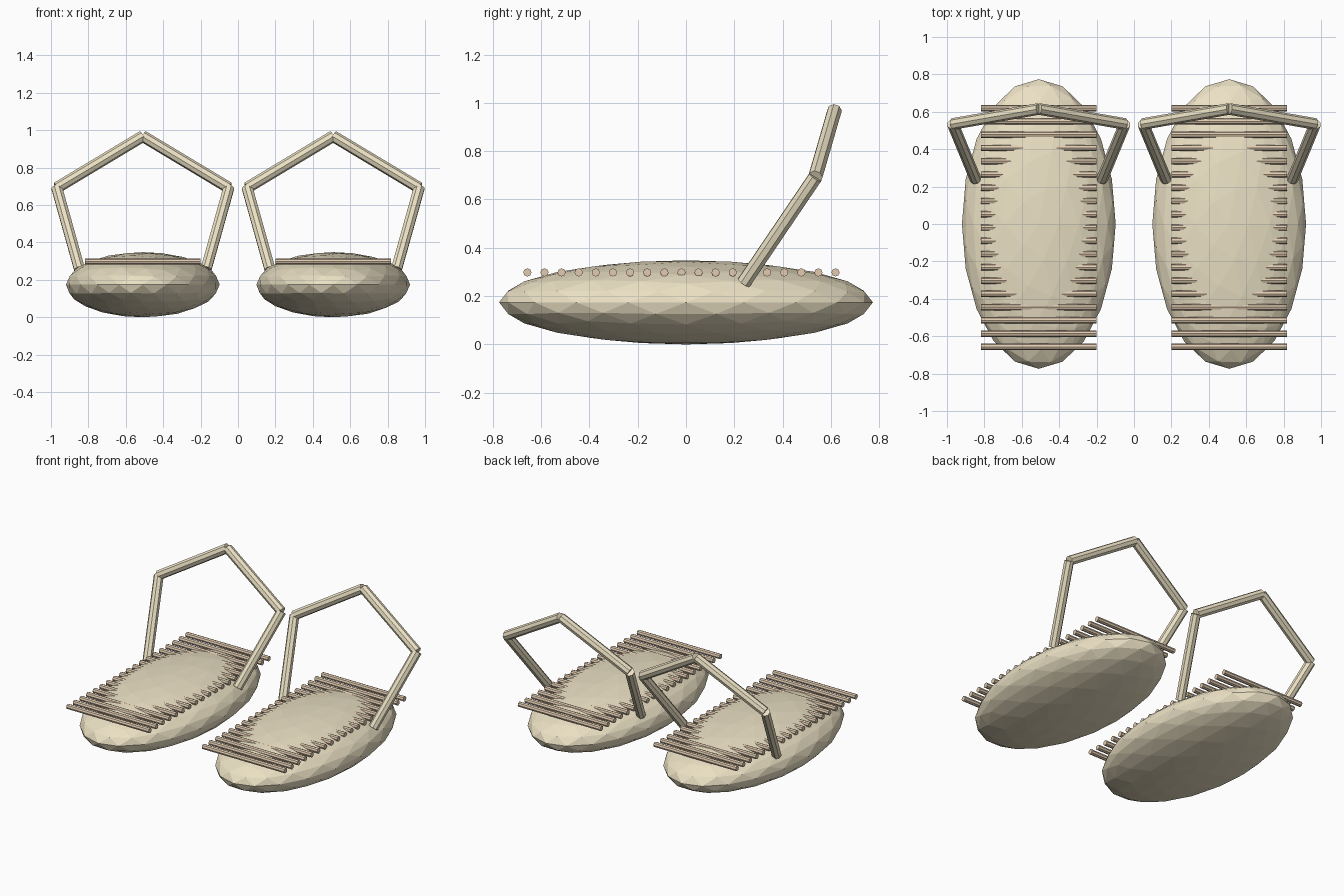
import bpy
from mathutils import Vector

if "Cube" in bpy.data.objects:
    bpy.data.objects.remove(bpy.data.objects["Cube"])


def material(name, rgb):
    m = bpy.data.materials.new(name)
    m.diffuse_color = (*rgb, 1)
    m.use_nodes = True
    m.node_tree.nodes["Principled BSDF"].inputs["Base Color"].default_value = m.diffuse_color
    return m


STRAW = material("straw", (0.83, 0.75, 0.55))
REED = material("reed", (0.76, 0.60, 0.44))


def finish(name, mat):
    ob = bpy.context.object
    ob.name = name
    ob.data.materials.append(mat)
    return ob


def rod(name, a, b, radius, mat):
    """Eight-sided cylinder running from point a to point b."""
    a, b = Vector(a), Vector(b)
    d = b - a
    bpy.ops.mesh.primitive_cylinder_add(vertices=8, radius=radius, depth=d.length,
                                        location=(a + b) / 2)
    ob = finish(name, mat)
    ob.rotation_euler = d.to_track_quat('Z', 'Y').to_euler()
    return ob


def sandal(side, cx):
    # Flattened faceted sole
    bpy.ops.mesh.primitive_ico_sphere_add(subdivisions=3, radius=1, location=(cx, 0, 0.174))
    sole = finish(side + "_sole", STRAW)
    sole.scale = (0.411, 0.774, 0.174)

    # Woven reeds lying across the top
    for i in range(19):
        y = -0.657 + i * 0.0709
        rod(f"{side}_reed_{i + 1}", (cx - 0.309, y, 0.298), (cx + 0.309, y, 0.298), 0.017, REED)

    # Upright strap loop made of four straight pieces
    path = [(-0.338, 0.239, 0.255), (-0.46, 0.535, 0.692), (0, 0.615, 0.968),
            (0.46, 0.535, 0.692), (0.338, 0.239, 0.255)]
    pts = [(cx + x, y, z) for x, y, z in path]
    for i, (a, b) in enumerate(zip(pts, pts[1:])):
        rod(f"{side}_strap_{i + 1}", a, b, 0.031, STRAW)


sandal("left", -0.509)
sandal("right", 0.509)
